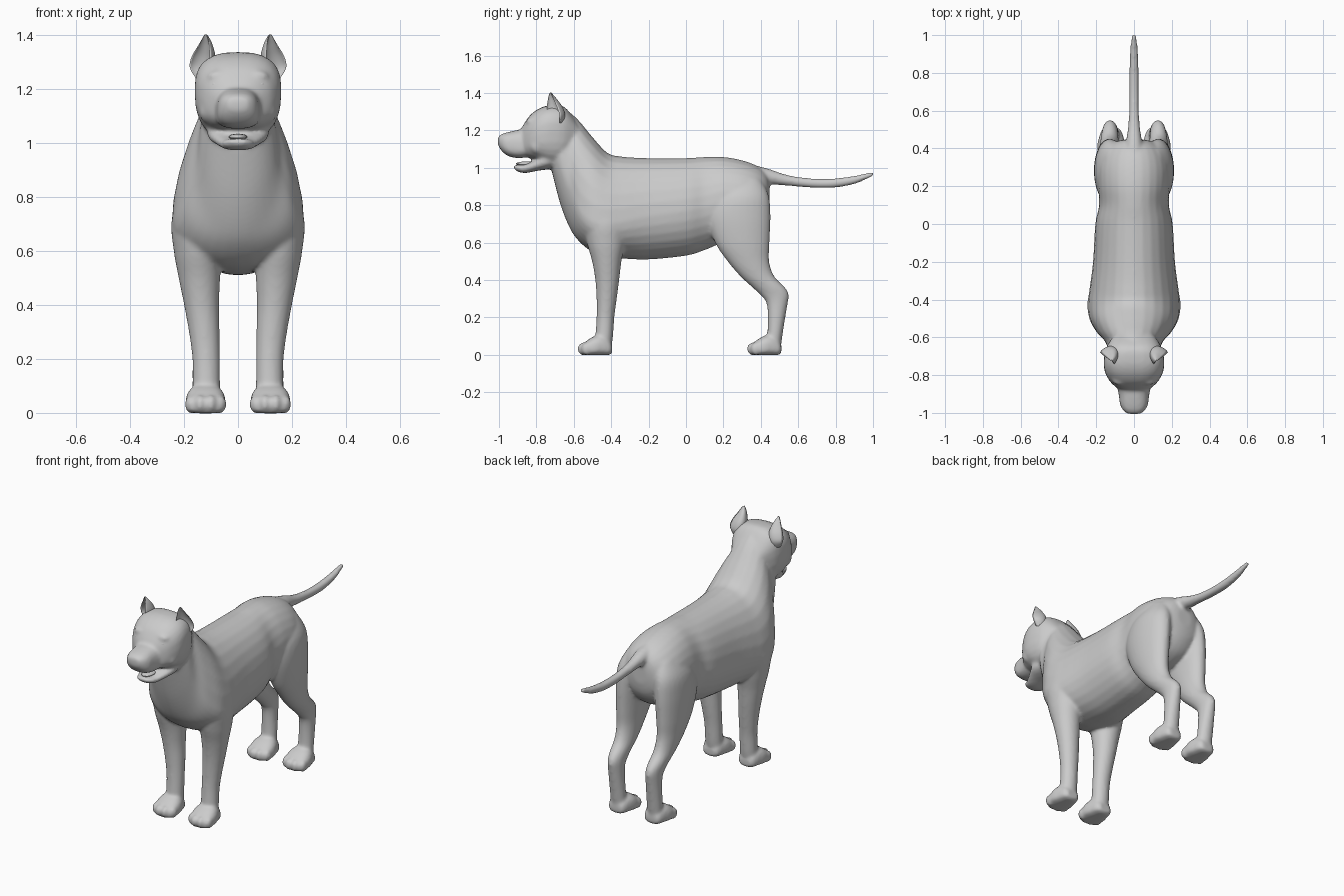
import bpy, bmesh, math
from mathutils import Vector, Matrix

N = 28


def spline(rows, steps=5):
    """Resample section rows with a Catmull-Rom spline."""
    out = []
    for i in range(len(rows) - 1):
        p = [rows[max(0, min(len(rows) - 1, i + k))] for k in (-1, 0, 1, 2)]
        for s in range(steps):
            t = s / steps
            out.append([0.5 * (2 * b + (c - a) * t + (2*a - 5*b + 4*c - d) * t*t + (3*b - a - 3*c + d) * t**3)
                        for a, b, c, d in zip(*p)])
    return out + [list(rows[-1])]


def skin(bm, rings):
    loops = [[bm.verts.new(p) for p in r] for r in rings]
    for a, b in zip(loops, loops[1:]):
        for i in range(len(a)):
            j = (i + 1) % len(a)
            bm.faces.new((a[i], a[j], b[j], b[i]))
    bm.faces.new(loops[0][::-1])
    bm.faces.new(loops[-1])


def spow(v, e):
    return math.copysign(abs(v) ** e, v)


def loft_y(bm, rows, xc=0, e=1.0, dy=0):
    """Rows: y, bottom, top, height of widest point, half width."""
    rings = []
    for y, lo, hi, mid, w in spline(rows):
        ring = []
        for k in range(N):
            a = 2 * math.pi * k / N
            c, s = spow(math.cos(a), e), spow(math.sin(a), e)
            ring.append((xc + w * c, y + dy, mid + s * ((hi - mid) if s > 0 else (mid - lo))))
        rings.append(ring)
    skin(bm, rings)


def loft_z(bm, rows, side):
    """Rows: z, front y, back y, centre x, half width."""
    rings = []
    for z, y0, y1, xc, w in spline(rows):
        rings.append([(side * (xc + w * math.cos(2 * math.pi * k / N)),
                       (y0 + y1) / 2 + (y1 - y0) / 2 * math.sin(2 * math.pi * k / N), z) for k in range(N)])
    skin(bm, rings)


def ball(bm, loc, size):
    m = Matrix.Translation(loc) @ Matrix.Diagonal((*size, 1))
    bmesh.ops.create_uvsphere(bm, u_segments=20, v_segments=12, radius=1, matrix=m)


def finish(bm, name):
    bmesh.ops.recalc_face_normals(bm, faces=bm.faces)
    me = bpy.data.meshes.new(name)
    bm.to_mesh(me)
    bm.free()
    ob = bpy.data.objects.new(name, me)
    bpy.context.collection.objects.link(ob)
    for p in me.polygons:
        p.use_smooth = True
    return ob


bm = bmesh.new()
# torso and neck
loft_y(bm, [(-0.715, 0.97, 1.27, 1.12, 0.11), (-0.67, 0.80, 1.31, 1.05, 0.135), (-0.62, 0.675, 1.295, 0.90, 0.155),
            (-0.57, 0.605, 1.25, 0.77, 0.20), (-0.50, 0.55, 1.165, 0.71, 0.237), (-0.42, 0.525, 1.08, 0.70, 0.245),
            (-0.34, 0.515, 1.06, 0.71, 0.235), (-0.20, 0.51, 1.052, 0.74, 0.217), (0.0, 0.53, 1.052, 0.77, 0.205),
            (0.10, 0.56, 1.058, 0.79, 0.185), (0.20, 0.60, 1.058, 0.82, 0.19), (0.30, 0.62, 1.04, 0.82, 0.19),
            (0.38, 0.66, 1.01, 0.82, 0.165), (0.43, 0.73, 0.97, 0.84, 0.11), (0.447, 0.80, 0.92, 0.86, 0.05)])
# skull
loft_y(bm, [(-0.58, 1.10, 1.24, 1.17, 0.10), (-0.65, 1.02, 1.325, 1.19, 0.145), (-0.72, 1.01, 1.335, 1.20, 0.160),
            (-0.78, 1.035, 1.32, 1.18, 0.155), (-0.83, 1.05, 1.285, 1.16, 0.130), (-0.86, 1.06, 1.245, 1.14, 0.10),
            (-0.88, 1.07, 1.21, 1.13, 0.07)], e=0.75)
# snout
loft_y(bm, [(-0.78, 1.07, 1.20, 1.12, 0.10), (-0.86, 1.055, 1.207, 1.11, 0.088), (-0.91, 1.053, 1.20, 1.11, 0.080),
            (-0.955, 1.065, 1.19, 1.12, 0.074), (-0.985, 1.09, 1.18, 1.135, 0.058),
            (-1.005, 1.12, 1.165, 1.145, 0.034)], e=0.75)
# lower jaw
loft_y(bm, [(-0.68, 1.00, 1.12, 1.06, 0.10), (-0.75, 0.99, 1.08, 1.04, 0.115), (-0.80, 0.983, 1.045, 1.02, 0.097),
            (-0.86, 0.972, 1.018, 1.0, 0.068), (-0.90, 0.98, 1.016, 1.0, 0.05),
            (-0.92, 0.995, 1.014, 1.005, 0.028)], e=0.8)
# tail
loft_y(bm, [(y, z - r, z + r, z, r) for y, z, r in
            [(0.34, 0.96, 0.06), (0.44, 0.953, 0.042), (0.52, 0.937, 0.031), (0.60, 0.925, 0.026), (0.70, 0.917, 0.025),
             (0.80, 0.919, 0.025), (0.90, 0.935, 0.022), (0.97, 0.957, 0.016), (1.006, 0.968, 0.010)]])
for s in (-1, 1):
    # front legs
    loft_z(bm, [(0.82, -0.52, -0.33, 0.12, 0.07), (0.72, -0.55, -0.31, 0.15, 0.095), (0.60, -0.53, -0.325, 0.15, 0.088),
                (0.50, -0.502, -0.345, 0.143, 0.077), (0.40, -0.485, -0.357, 0.135, 0.065),
                (0.30, -0.478, -0.37, 0.125, 0.057), (0.20, -0.478, -0.383, 0.118, 0.051),
                (0.10, -0.485, -0.39, 0.117, 0.051), (0.03, -0.49, -0.40, 0.117, 0.053)], s)
    # hind legs
    loft_z(bm, [(0.94, 0.22, 0.40, 0.10, 0.05), (0.85, 0.14, 0.443, 0.12, 0.08), (0.74, 0.11, 0.452, 0.13, 0.082),
                (0.60, 0.155, 0.447, 0.135, 0.072), (0.50, 0.222, 0.445, 0.135, 0.061),
                (0.42, 0.29, 0.472, 0.132, 0.053), (0.36, 0.355, 0.53, 0.129, 0.047), (0.32, 0.398, 0.55, 0.127, 0.043),
                (0.27, 0.432, 0.543, 0.126, 0.042), (0.15, 0.437, 0.523, 0.124, 0.045),
                (0.04, 0.425, 0.507, 0.122, 0.047)], s)
    # paws and toes
    for dy in (0, 0.905):
        loft_y(bm, [(-0.56, 0, 0.045, 0.02, 0.055), (-0.535, -0.002, 0.072, 0.025, 0.070),
                    (-0.49, -0.002, 0.10, 0.03, 0.075), (-0.45, -0.002, 0.105, 0.04, 0.066),
                    (-0.41, 0, 0.08, 0.03, 0.052), (-0.395, 0.01, 0.05, 0.03, 0.035)],
               xc=s * 0.12, e=0.75, dy=dy)
        for x, y in ((-0.055, -0.53), (-0.02, -0.55), (0.02, -0.55), (0.055, -0.53)):
            ball(bm, (s * 0.12 + x, y + dy, 0.032), (0.022, 0.03, 0.034))
    # brows and cheeks
    ball(bm, (s * 0.07, -0.825, 1.245), (0.045, 0.03, 0.025))
    ball(bm, (s * 0.105, -0.79, 1.12), (0.04, 0.05, 0.05))
body = finish(bm, "body")
rm = body.modifiers.new("fuse", 'REMESH')
rm.mode = 'VOXEL'
rm.voxel_size = 0.009
rm.use_smooth_shade = True
sm = body.modifiers.new("soften", 'SMOOTH')
sm.factor = 0.5
sm.iterations = 7
bpy.context.view_layer.objects.active = body
body.select_set(True)
for m in ("fuse", "soften"):
    bpy.ops.object.modifier_apply(modifier=m)

# cupped ears: crescent sections opening forward and outward
for s, label in ((-1, "right"), (1, "left")):
    bm = bmesh.new()
    rings = []
    for z, x, y, rx, ry in spline([(1.24, 0.125, -0.685, 0.030, 0.035), (1.28, 0.13, -0.69, 0.046, 0.052),
                                   (1.32, 0.125, -0.70, 0.043, 0.052), (1.36, 0.119, -0.712, 0.026, 0.034),
                                   (1.385, 0.118, -0.72, 0.014, 0.018), (1.402, 0.119, -0.724, 0.004, 0.005)]):
        ring = []
        for k in range(N):
            a = 2 * math.pi * k / N
            c, t = rx * math.cos(a), math.sin(a)
            t = ry * ((t if t > 0 else -0.55 * t) * 1.3 - 0.4)
            v = Matrix.Rotation(math.radians(40), 2) @ Vector((c, t))
            ring.append((s * (x + v.x), y + v.y, z))
        rings.append(ring)
    skin(bm, rings)
    finish(bm, label + "_ear")
    # eyes
    bm = bmesh.new()
    ball(bm, (s * 0.077, -0.838, 1.215), (0.026, 0.020, 0.018))
    finish(bm, label + "_eye")

# tongue
bm = bmesh.new()
ball(bm, (0, -0.85, 1.022), (0.034, 0.06, 0.012))
finish(bm, "tongue")
